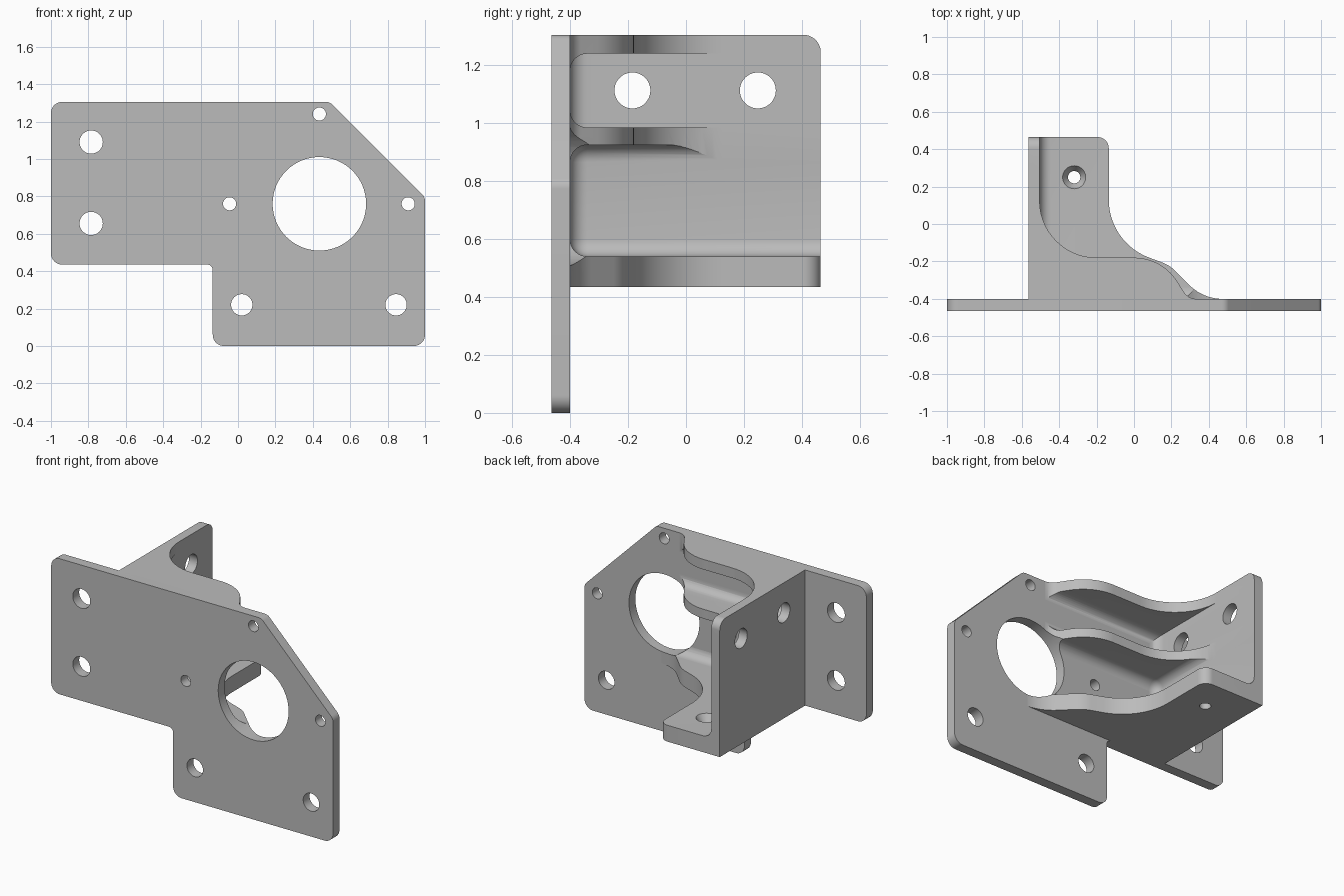
import bpy, bmesh, math
from mathutils import Vector, Matrix

if "Cube" in bpy.data.objects:
    bpy.data.objects.remove(bpy.data.objects["Cube"])

grey = bpy.data.materials.new("plain_grey")
grey.use_nodes = True
colour = (0.5, 0.5, 0.5, 1)
grey.diffuse_color = colour
grey.node_tree.nodes["Principled BSDF"].inputs["Base Color"].default_value = colour


def finish(bm, name):
    bmesh.ops.recalc_face_normals(bm, faces=bm.faces)
    mesh = bpy.data.meshes.new(name)
    bm.to_mesh(mesh)
    bm.free()
    mesh.materials.append(grey)
    obj = bpy.data.objects.new(name, mesh)
    bpy.context.collection.objects.link(obj)
    return obj


def rounded(corners, steps=14):
    """Outline from (u, v, radius) corners, with arcs at the rounded ones."""
    out = []
    for i, (u, v, r) in enumerate(corners):
        p = Vector((u, v))
        if r == 0:
            out.append(p)
            continue
        a = (Vector(corners[i - 1][:2]) - p).normalized()
        b = (Vector(corners[(i + 1) % len(corners)][:2]) - p).normalized()
        half = a.angle(b) / 2
        centre = p + (a + b).normalized() * r / math.sin(half)
        start = p + a * r / math.tan(half) - centre
        end = p + b * r / math.tan(half) - centre
        turn = math.atan2(start.x * end.y - start.y * end.x, start.dot(end))
        for k in range(steps + 1):
            out.append(centre + Matrix.Rotation(turn * k / steps, 2) @ start)
    return out


def prism(name, corners, axis, lo, hi):
    """Extrude a rounded outline along x, y or z."""
    place = {"x": lambda p, t: (t, p.x, p.y),
             "y": lambda p, t: (p.x, t, p.y),
             "z": lambda p, t: (p.x, p.y, t)}[axis]
    bm = bmesh.new()
    pts = rounded(corners)
    bottom = [bm.verts.new(place(p, lo)) for p in pts]
    top = [bm.verts.new(place(p, hi)) for p in pts]
    bm.faces.new(bottom)
    bm.faces.new(top)
    for i in range(len(pts)):
        j = (i + 1) % len(pts)
        bm.faces.new((bottom[i], bottom[j], top[j], top[i]))
    return finish(bm, name)


def cylinder(centre, axis, depth, r1, r2=None, segments=48):
    bm = bmesh.new()
    turn = Vector((0, 0, 1)).rotation_difference(Vector(axis)).to_matrix().to_4x4()
    bmesh.ops.create_cone(bm, cap_ends=True, segments=segments, radius1=r1,
                          radius2=r1 if r2 is None else r2, depth=depth,
                          matrix=Matrix.Translation(centre) @ turn)
    return finish(bm, "cutter")


def pocket(lo, hi, radius, all_edges):
    """Box cutter whose rounded edges leave fillets behind."""
    lo, hi = Vector(lo), Vector(hi)
    bm = bmesh.new()
    bmesh.ops.create_cube(bm, size=1, matrix=Matrix.Translation((lo + hi) / 2)
                          @ Matrix.Diagonal((*(hi - lo), 1)))
    edges = [e for e in bm.edges
             if all_edges or all(abs(v.co.y - lo.y) < 1e-4 for v in e.verts)]
    bmesh.ops.bevel(bm, geom=edges, offset=radius, segments=8, profile=0.5,
                    affect='EDGES')
    return finish(bm, "cutter")


def combine(target, other, operation, keep=False):
    mod = target.modifiers.new("cut", 'BOOLEAN')
    mod.operation, mod.solver, mod.object = operation, 'EXACT', other
    bpy.context.view_layer.objects.active = target
    bpy.ops.object.modifier_apply(modifier=mod.name)
    if not keep:
        bpy.data.objects.remove(other)


# Front mounting plate
plate = prism("front_plate", [
    (-1, 0.435, 0.06), (-0.135, 0.435, 0.03), (-0.135, 0, 0.06), (1, 0, 0.06),
    (1, 0.795, 0.05), (0.49, 1.305, 0.05), (-1, 1.305, 0.06)], "y", -0.465, -0.4)

# Bracket body: shelf outline below, wall and rib outline above
sink, film = -0.43, -0.4005
body = prism("side_bracket", [
    (-0.565, sink, 0), (-0.565, 0.465, 0), (-0.135, 0.465, 0.06),
    (-0.135, -0.10, 0.33), (0.19, -0.22, 0.2), (0.37, film, 0.25),
    (0.5, film, 0), (0.5, sink, 0)], "z", 0.435, 0.6)
upper = prism("upper", [
    (-0.565, sink, 0), (-0.565, 0.465, 0), (-0.505, 0.465, 0),
    (-0.505, -0.18, 0.305), (0.15, -0.18, 0.27), (0.29, film, 0.08),
    (0.4, film, 0), (0.4, sink, 0)], "z", 0.6, 1.305)
combine(body, upper, 'UNION')

# Pockets that leave the shelf, two ribs and the wall
combine(body, pocket((-0.505, film, 0.54), (2, 2, 0.925), 0.06, True), 'DIFFERENCE')
combine(body, pocket((-0.505, film, 0.985), (2, 2, 1.24), 0.06, False), 'DIFFERENCE')

# Rounded rear top corner of the wall
corner = prism("cutter", [
    (0.3, 1.305, 0), (0.465, 1.305, 0.06), (0.465, 1.2, 0), (0.7, 1.2, 0),
    (0.7, 1.5, 0), (0.3, 1.5, 0)], "x", -0.8, 0.2)
combine(body, corner, 'DIFFERENCE')

# Wall holes
for y in (-0.185, 0.248):
    combine(body, cylinder((-0.53, y, 1.113), (1, 0, 0), 0.3, 0.062), 'DIFFERENCE')

# Countersunk shelf hole
combine(body, cylinder((-0.32, 0.25, 0.45), (0, 0, 1), 0.3, 0.033), 'DIFFERENCE')
combine(body, cylinder((-0.32, 0.25, 0.525), (0, 0, 1), 0.07, 0.028, 0.075),
        'DIFFERENCE')

# Plate holes, also cut through the ribs behind
holes = [(-0.785, 1.09, 0.062), (-0.785, 0.655, 0.062), (0.02, 0.22, 0.057),
         (0.845, 0.22, 0.057), (0.435, 1.24, 0.035), (0.91, 0.76, 0.035),
         (-0.045, 0.76, 0.035), (0.435, 0.76, 0.25)]
for x, z, r in holes:
    cutter = cylinder((x, 0, z), (0, 1, 0), 1.4, r, segments=64)
    combine(plate, cutter, 'DIFFERENCE', keep=True)
    combine(body, cutter, 'DIFFERENCE')

# Smooth curves, sharp edges
bpy.ops.object.select_all(action='DESELECT')
for obj in (plate, body):
    obj.select_set(True)
bpy.context.view_layer.objects.active = body
bpy.ops.object.shade_smooth_by_angle(angle=math.radians(25))
